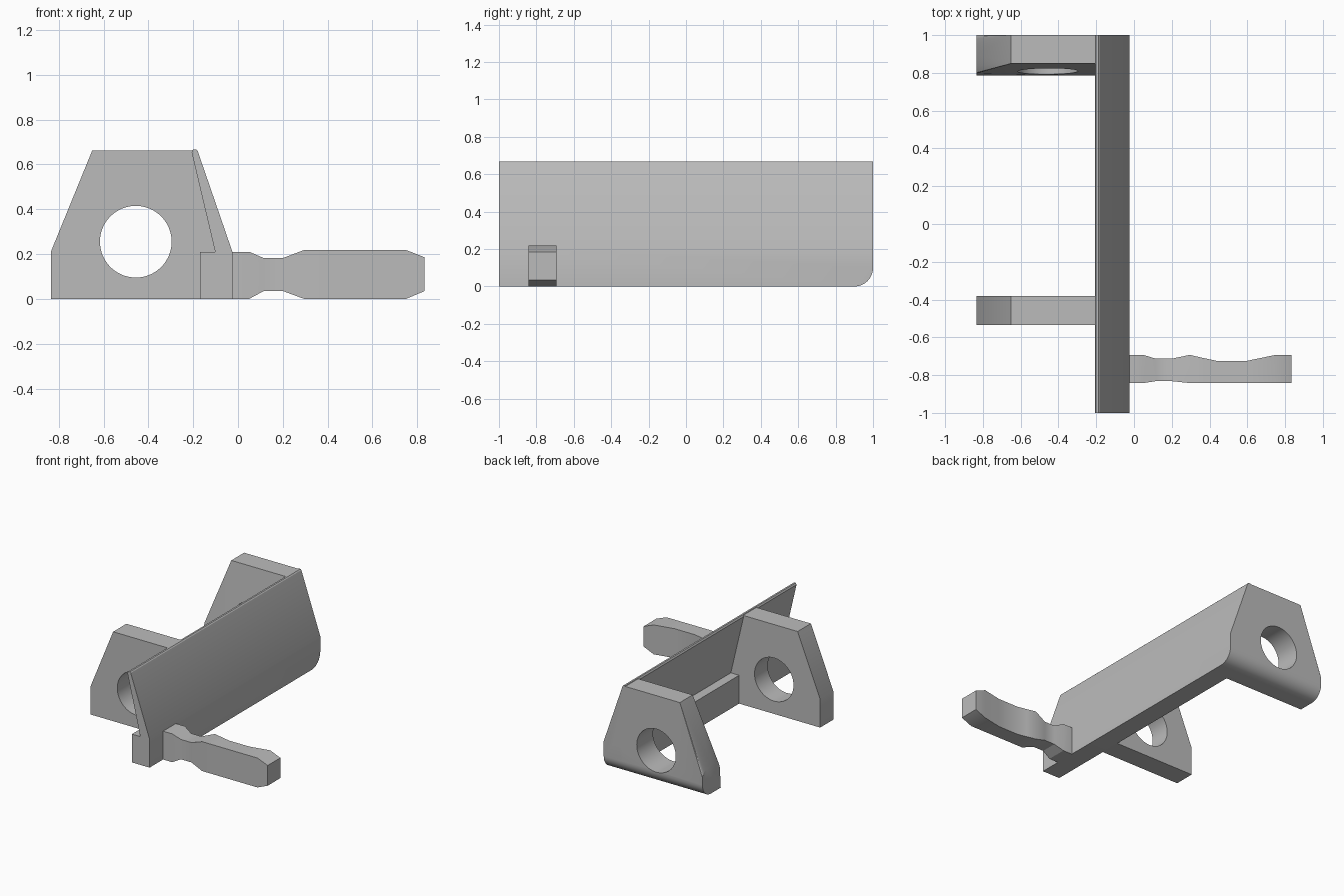
import bpy, bmesh, math
from mathutils import Vector

cube = bpy.data.objects.get("Cube")
if cube:
    bpy.data.objects.remove(cube, do_unlink=True)

grey = bpy.data.materials.new("plain grey")
grey.use_nodes = True
colour = (0.5, 0.5, 0.5, 1)
grey.diffuse_color = colour
grey.node_tree.nodes["Principled BSDF"].inputs["Base Color"].default_value = colour


def finish(bm, name):
    bmesh.ops.recalc_face_normals(bm, faces=bm.faces)
    mesh = bpy.data.meshes.new(name)
    bm.to_mesh(mesh)
    bm.free()
    obj = bpy.data.objects.new(name, mesh)
    bpy.context.collection.objects.link(obj)
    mesh.materials.append(grey)
    return obj


def activate(obj):
    bpy.ops.object.select_all(action='DESELECT')
    obj.select_set(True)
    bpy.context.view_layer.objects.active = obj


def smooth(obj):
    activate(obj)
    bpy.ops.object.shade_smooth_by_angle(angle=math.radians(25))


def prism(profile, y0, y1):
    """Extrude an x-z outline along y."""
    bm = bmesh.new()
    face = bm.faces.new([bm.verts.new((x, y0, z)) for x, z in profile])
    new = bmesh.ops.extrude_face_region(bm, geom=[face])["geom"]
    verts = [v for v in new if isinstance(v, bmesh.types.BMVert)]
    bmesh.ops.translate(bm, verts=verts, vec=(0, y1 - y0, 0))
    bmesh.ops.recalc_face_normals(bm, faces=bm.faces)
    return bm


def drill(obj):
    """Cut the round pivot hole through a plate."""
    bpy.ops.mesh.primitive_cylinder_add(vertices=64, radius=0.16, depth=3,
                                        location=(-0.456, 0, 0.255),
                                        rotation=(math.pi / 2, 0, 0))
    cutter = bpy.context.object
    cutter.name = "hole_cutter"
    cutter.hide_render = True
    mod = obj.modifiers.new("hole", 'BOOLEAN')
    mod.operation = 'DIFFERENCE'
    mod.solver = 'EXACT'
    mod.object = cutter
    activate(obj)
    bpy.ops.object.modifier_apply(modifier=mod.name)
    bpy.data.objects.remove(cutter, do_unlink=True)


# Long rail with a leaning wall and one rounded rear bottom edge
rail_profile = [(-0.17, 0), (-0.025, 0), (-0.025, 0.21), (-0.18, 0.66),
                (-0.187, 0.667), (-0.2, 0.667), (-0.207, 0.655),
                (-0.102, 0.21), (-0.17, 0.21)]
bm = prism(rail_profile, -1, 1)
rear_edge = [e for e in bm.edges
             if all(v.co.y > 0.99 and v.co.z < 0.01 for v in e.verts)]
bmesh.ops.bevel(bm, geom=rear_edge, offset=0.1, segments=10, profile=0.5,
                affect='EDGES')
smooth(finish(bm, "rail"))

# Front bracket plate
plate = [(-0.835, 0), (-0.102, 0), (-0.102, 0.21), (-0.203, 0.663),
         (-0.65, 0.663), (-0.835, 0.21)]
front = finish(prism(plate, -0.535, -0.38), "front_bracket")
drill(front)
smooth(front)

# Rear bracket: leaning inner face, rounded bottom and rounded outer end
bm = bmesh.new()
points = [(x, y, 0.663) for x in (-0.65, -0.203) for y in (0.85, 1)]
points += [(-0.102, 0.805, 0.21), (-0.102, 1, 0.21)]
for x in (-0.835, -0.102):
    points.append((x, 0.785, 0))
    for i in range(11):
        a = i / 10 * math.pi / 2
        points.append((x, 0.9 + 0.1 * math.sin(a), 0.1 - 0.1 * math.cos(a)))
for i in range(11):
    a = i / 10 * math.pi
    points.append((-0.835, 0.898 + 0.102 * math.cos(a), 0.155 + 0.055 * math.sin(a)))
for p in points:
    bm.verts.new(p)
hull = bmesh.ops.convex_hull(bm, input=bm.verts)
bmesh.ops.delete(bm, geom=[v for v in bm.verts if not v.link_faces], context='VERTS')
bmesh.ops.dissolve_limit(bm, angle_limit=0.01, verts=bm.verts, edges=bm.edges)
rear = finish(bm, "rear_bracket")
drill(rear)
smooth(rear)

# Lever: rectangular sections (x, back y, front y, low z, high z)
sections = [(-0.04, -0.693, -0.842, 0, 0.21), (0.05, -0.693, -0.842, 0, 0.21),
            (0.115, -0.713, -0.832, 0.035, 0.182), (0.2, -0.713, -0.832, 0.035, 0.182),
            (0.295, -0.693, -0.842, 0, 0.218), (0.365, -0.709, -0.842, 0, 0.218),
            (0.435, -0.724, -0.842, 0, 0.218), (0.6, -0.724, -0.842, 0, 0.218),
            (0.75, -0.693, -0.842, 0, 0.218), (0.833, -0.693, -0.842, 0.035, 0.185)]
bm = bmesh.new()
rings = [[bm.verts.new((x, y, z)) for y, z in ((a, lo), (b, lo), (b, hi), (a, hi))]
         for x, a, b, lo, hi in sections]
for r, s in zip(rings, rings[1:]):
    for i in range(4):
        j = (i + 1) % 4
        bm.faces.new((r[i], r[j], s[j], s[i]))
bm.faces.new(rings[0])
bm.faces.new(rings[-1])
smooth(finish(bm, "lever"))
